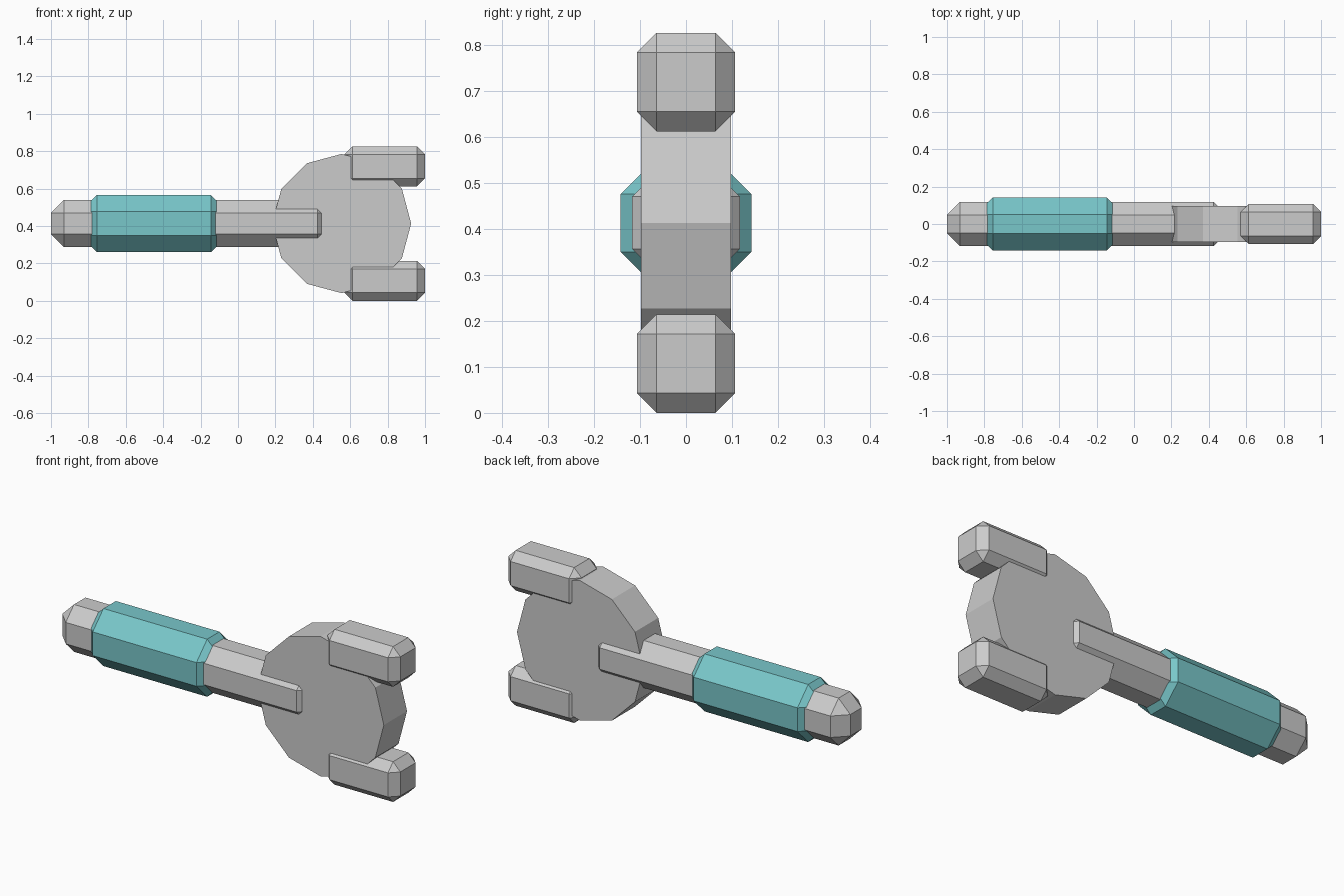
import bpy
import bmesh
from math import radians
from mathutils import Matrix

if "Cube" in bpy.data.objects:
    bpy.data.objects.remove(bpy.data.objects["Cube"])

MID = 0.413  # height of the tool's long axis


def finish(name, bm, mat=None):
    mesh = bpy.data.meshes.new(name)
    bm.to_mesh(mesh)
    bm.free()
    obj = bpy.data.objects.new(name, mesh)
    bpy.context.collection.objects.link(obj)
    if mat:
        mesh.materials.append(mat)
    return obj


def chamfered_box(name, x0, x1, half_y, z0, z1, width, mat=None):
    bm = bmesh.new()
    size = Matrix.Diagonal((x1 - x0, 2 * half_y, z1 - z0, 1))
    place = Matrix.Translation(((x0 + x1) / 2, 0, (z0 + z1) / 2))
    bmesh.ops.create_cube(bm, size=1, matrix=place @ size)
    obj = finish(name, bm, mat)
    bevel = obj.modifiers.new("chamfer", "BEVEL")
    bevel.width = width
    bevel.segments = 1
    return obj


teal = bpy.data.materials.new("teal_grip")
teal.diffuse_color = (0.19, 0.57, 0.59, 1)
teal.use_nodes = True
teal.node_tree.nodes["Principled BSDF"].inputs["Base Color"].default_value = teal.diffuse_color

# Handle bar, sunk into the head at its right end
chamfered_box("handle", -1.0, 0.495, 0.117, MID - 0.126, MID + 0.126, 0.069)

# Coloured grip sleeve
chamfered_box("grip", -0.845, -0.055, 0.142, MID - 0.153, MID + 0.153, 0.09, teal)

# Twelve-sided head disc, axis along y
bm = bmesh.new()
bmesh.ops.create_cone(bm, cap_ends=True, segments=12, radius1=0.372, radius2=0.372,
                      depth=0.195,
                      matrix=Matrix.Translation((0.554, 0, MID)) @ Matrix.Rotation(radians(90), 4, "X"))
finish("head", bm)

# Two jaws, mirrored about the long axis
for name, side in (("upper_jaw", 1), ("lower_jaw", -1)):
    z = MID + side * 0.306
    chamfered_box(name, 0.57, 1.0, 0.107, z - 0.107, z + 0.107, 0.043)
